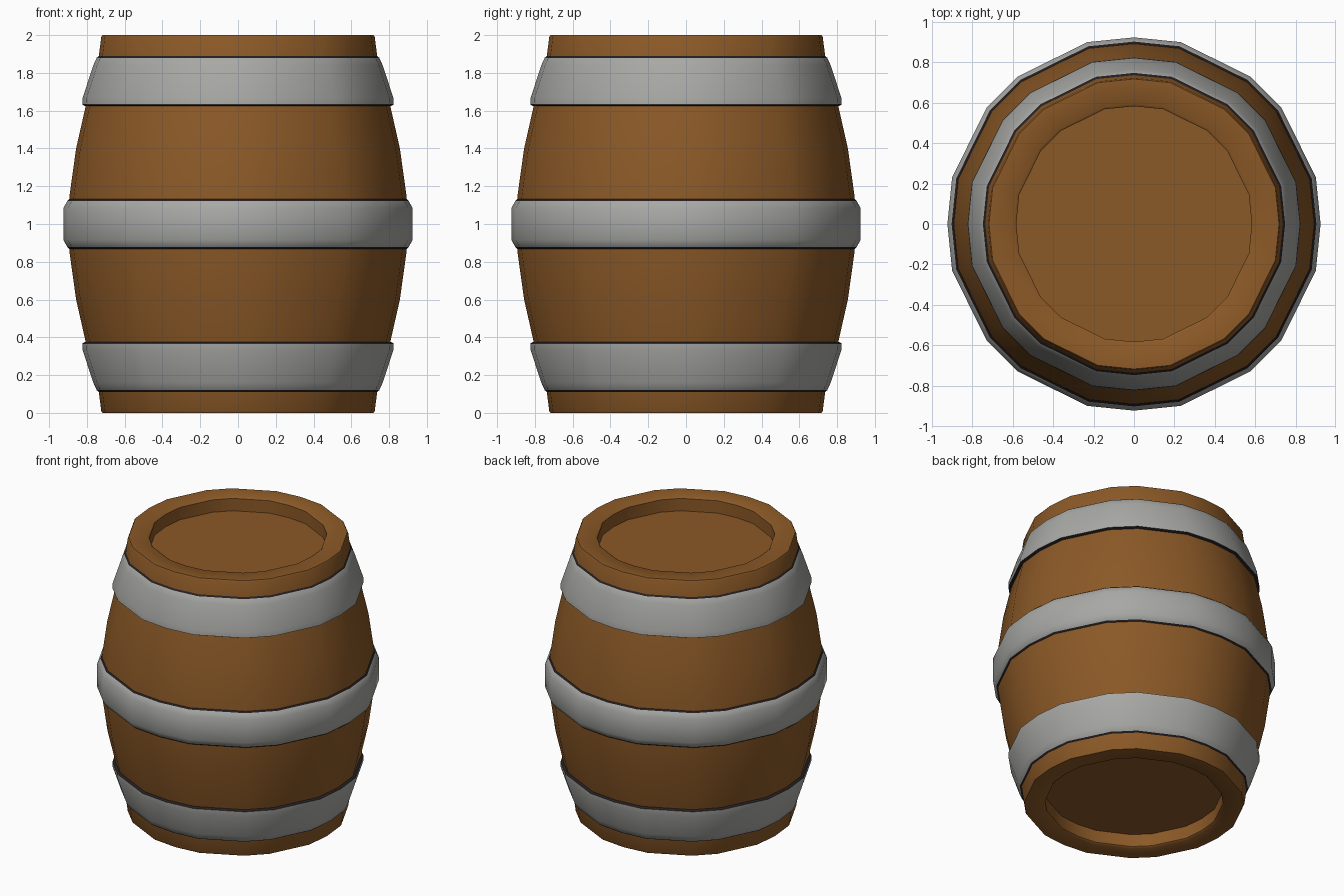
import bpy, bmesh, math

if "Cube" in bpy.data.objects:
    bpy.data.objects.remove(bpy.data.objects["Cube"])


def material(name, rgb):
    m = bpy.data.materials.new(name)
    m.diffuse_color = (*rgb, 1)
    m.use_nodes = True
    m.node_tree.nodes["Principled BSDF"].inputs["Base Color"].default_value = m.diffuse_color
    return m


wood = material("brown_wood", (0.26, 0.10, 0.02))
steel = material("grey_metal", (0.39, 0.39, 0.375))
dark = material("dark_edge", (0.018, 0.013, 0.015))

# Uneven twenty-sided ring; the vertices on the axes sit slightly further in
RING = []
for q in range(4):
    for a, k in ((0, 1.0), (14.4, 1.006), (38.2, 1.006), (51.8, 1.006), (75.6, 1.006)):
        RING.append((math.radians(a + 90 * q), k))


def lathe(name, profile, mats, dark_ends=False, caps=False):
    """Revolve a bottom-to-top list of (radius, z) points round the z axis."""
    bm = bmesh.new()
    rows = [[bm.verts.new((r * k * math.cos(a), r * k * math.sin(a), z))
             for a, k in RING] for r, z in profile]
    n = len(RING)
    for j in range(len(rows) - 1):
        for i in range(n):
            f = bm.faces.new((rows[j][i], rows[j][(i + 1) % n],
                              rows[j + 1][(i + 1) % n], rows[j + 1][i]))
            if dark_ends and j in (0, len(rows) - 2):
                f.material_index = 1
    if caps:
        bm.faces.new(rows[0][::-1])
        bm.faces.new(rows[-1])
    me = bpy.data.meshes.new(name)
    bm.to_mesh(me)
    bm.free()
    for m in mats:
        me.materials.append(m)
    ob = bpy.data.objects.new(name, me)
    bpy.context.collection.objects.link(ob)
    bpy.ops.object.select_all(action='DESELECT')
    ob.select_set(True)
    bpy.context.view_layer.objects.active = ob
    bpy.ops.object.shade_smooth_by_angle(angle=math.radians(40))
    return ob


def flip(points):
    """Mirror a profile about mid height, keeping bottom-to-top order."""
    return [(r, 2 - z) for r, z in reversed(points)]


# Barrel body with a recessed head at each end
half = [(0.583, 0.10), (0.583, 0.01), (0.595, 0), (0.718, 0), (0.724, 0.01),
        (0.738, 0.12), (0.805, 0.37), (0.857, 0.60), (0.892, 0.85)]
lathe("barrel_body", half + [(0.90, 1.0)] + flip(half), [wood], caps=True)

# Three metal hoops with dark lips
end_hoop = [(0.732, 0.107), (0.748, 0.12), (0.766, 0.16), (0.822, 0.33),
            (0.824, 0.368), (0.803, 0.378)]
mid_half = [(0.890, 0.865), (0.903, 0.877), (0.924, 0.915)]
lathe("bottom_hoop", end_hoop, [steel, dark], dark_ends=True)
lathe("middle_hoop", mid_half + flip(mid_half), [steel, dark], dark_ends=True)
lathe("top_hoop", flip(end_hoop), [steel, dark], dark_ends=True)
